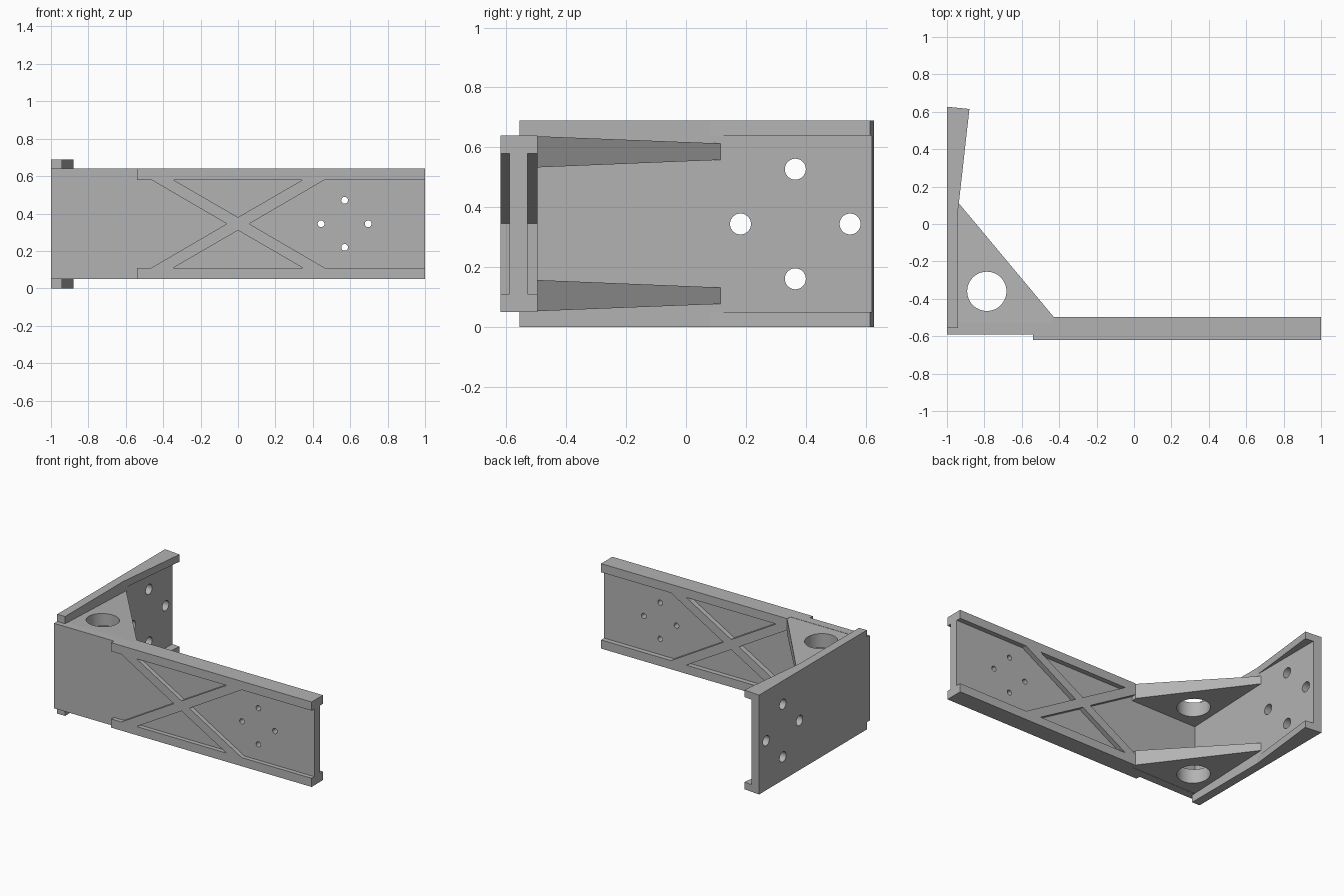
import bpy, bmesh, math
from mathutils import Matrix, Vector

cube = bpy.data.objects.get("Cube")
if cube:
    bpy.data.objects.remove(cube, do_unlink=True)

grey = bpy.data.materials.new("plain grey")
grey.use_nodes = True
GREY = (0.45, 0.45, 0.45, 1)
grey.diffuse_color = GREY
grey.node_tree.nodes["Principled BSDF"].inputs["Base Color"].default_value = GREY

MID = 0.345  # mirror height of the whole bracket


def prism(name, pts, lo, hi, axis="z"):
    """Extrude a flat outline: (x, y) along z, or (x, z) along y."""
    bm = bmesh.new()
    place = (lambda p: (p[0], p[1], lo)) if axis == "z" else (lambda p: (p[0], lo, p[1]))
    face = bm.faces.new([bm.verts.new(place(p)) for p in pts])
    step = Vector((0, 0, hi - lo)) if axis == "z" else Vector((0, hi - lo, 0))
    ext = bmesh.ops.extrude_face_region(bm, geom=[face])
    bmesh.ops.translate(bm, vec=step, verts=[v for v in ext["geom"] if isinstance(v, bmesh.types.BMVert)])
    bmesh.ops.recalc_face_normals(bm, faces=bm.faces)
    me = bpy.data.meshes.new(name)
    bm.to_mesh(me)
    bm.free()
    me.materials.append(grey)
    ob = bpy.data.objects.new(name, me)
    bpy.context.collection.objects.link(ob)
    return ob


def box(name, x, y, z):
    return prism(name, [(x[0], y[0]), (x[1], y[0]), (x[1], y[1]), (x[0], y[1])], *z)


def drill(ob, centres, radius, axis):
    """Cut round holes along an axis and smooth their walls."""
    turn = {"x": Matrix.Rotation(math.pi / 2, 4, "Y"),
            "y": Matrix.Rotation(math.pi / 2, 4, "X"),
            "z": Matrix.Identity(4)}[axis]
    bm = bmesh.new()
    for c in centres:
        bmesh.ops.create_cone(bm, cap_ends=True, segments=48, radius1=radius, radius2=radius,
                              depth=0.3, matrix=Matrix.Translation(c) @ turn)
    me = bpy.data.meshes.new("hole_cutter")
    bm.to_mesh(me)
    bm.free()
    me.materials.append(grey)
    cutter = bpy.data.objects.new("hole_cutter", me)
    bpy.context.collection.objects.link(cutter)
    cutter.hide_render = True
    mod = ob.modifiers.new("holes", "BOOLEAN")
    mod.operation, mod.solver, mod.object = "DIFFERENCE", "EXACT", cutter
    bpy.ops.object.select_all(action="DESELECT")
    ob.select_set(True)
    bpy.context.view_layer.objects.active = ob
    bpy.ops.object.modifier_apply(modifier=mod.name)
    bpy.data.objects.remove(cutter, do_unlink=True)
    bpy.ops.object.shade_smooth_by_angle(angle=math.radians(30))


CROSS = [(1, 0), (0, 1), (-1, 0), (0, -1)]  # four-hole bolt pattern

# Long arm web with its small bolt holes
web = box("arm_web", (-1, 1), (-0.59, -0.53), (0.05, 0.64))
drill(web, [(0.57 + 0.126 * a, -0.56, MID + 0.126 * b) for a, b in CROSS], 0.018, "y")

# Arm flanges and diagonal cross ribs, on the front and back of the web
quarter = [(0.06, MID), (0.463, 0.58), (0.345, 0.58)]
x_outline = (quarter + [(0, 0.38)]
             + [(-x, z) for x, z in reversed(quarter)]
             + [(-x, 2 * MID - z) for x, z in quarter[1:]]
             + [(0, 0.31)]
             + [(x, 2 * MID - z) for x, z in reversed(quarter[1:])])
for side, x0, y in (("front", -0.54, (-0.62, -0.59)), ("back", -0.43, (-0.53, -0.496))):
    box(side + "_lower_flange", (x0, 1), y, (0.05, 0.11))
    box(side + "_upper_flange", (x0, 1), y, (0.58, 0.64))
    prism(side + "_cross_rib", x_outline, y[0], y[1], "y")

# Short end plate with large bolt holes
plate = prism("end_plate", [(-1, -0.53), (-0.94, -0.53), (-0.94, 0.621), (-1, 0.627)], 0.05, 0.64)
drill(plate, [(-0.97, 0.365 + 0.183 * a, MID - 0.001 + 0.183 * b) for a, b in CROSS], 0.035, "x")

# Flared flanges along the end plate
flare = [(-1, -0.556), (-0.94, -0.556), (-0.94, 0.08), (-0.88, 0.615), (-1, 0.627)]
prism("end_lower_flange", flare, 0, 0.05)
prism("end_upper_flange", flare, 0.64, 0.69)

# Corner gussets, thinner away from the arm, each with one round opening
corner = [(-0.94, -0.53), (-0.43, -0.53), (-0.43, -0.496), (-0.94, 0.115)]
for name, sign in (("lower_gusset", -1), ("upper_gusset", 1)):
    gusset = prism(name, corner, -1, 1)
    for v in gusset.data.vertices:
        t = (v.co.y + 0.496) / 0.611
        outer, inner = 0.292 - 0.024 * t, 0.188 + 0.025 * t
        v.co.z = MID + sign * (outer if v.co.z * sign > 0 else inner)
    drill(gusset, [(-0.787, -0.36, MID + sign * 0.24)], 0.105, "z")
